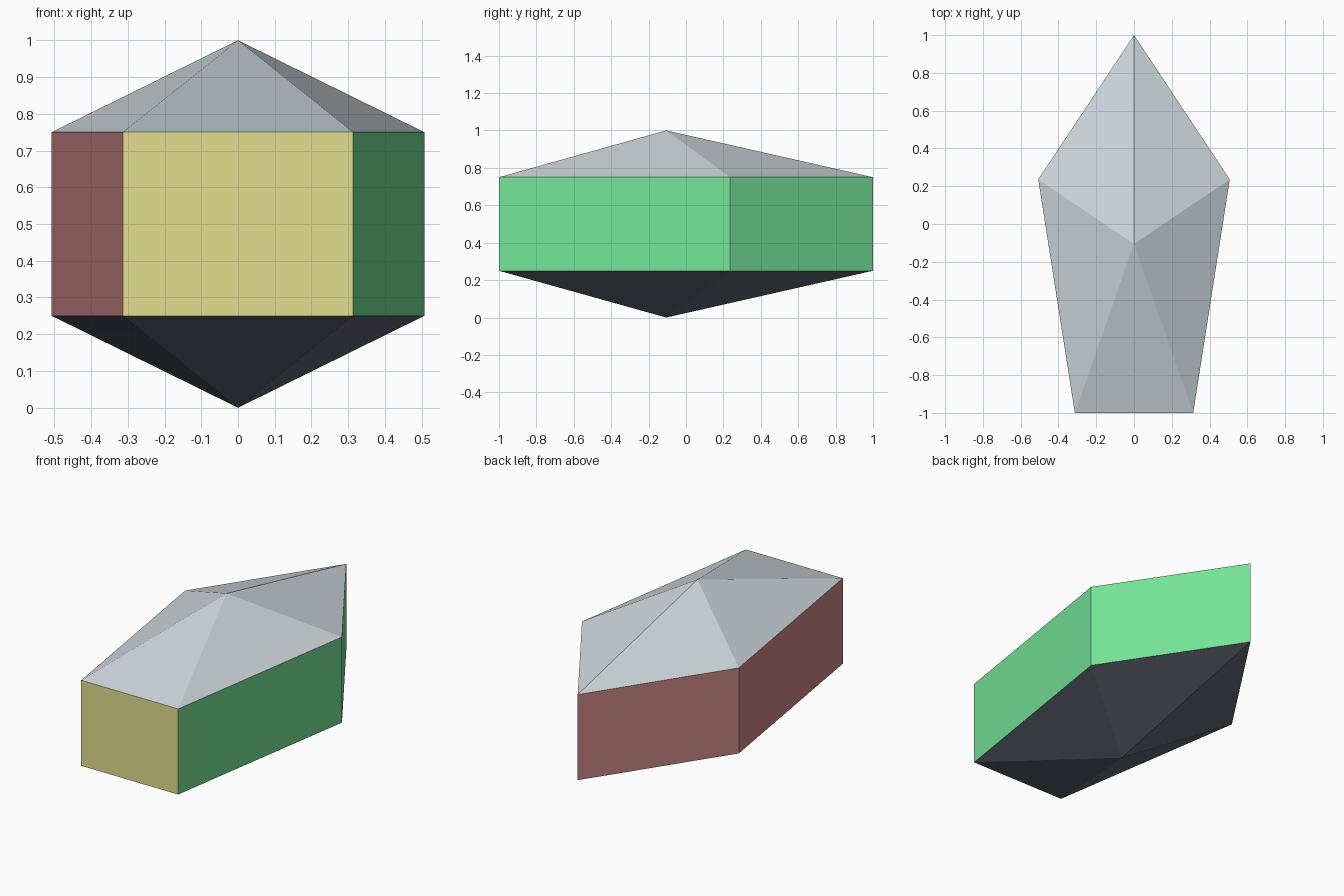
import bpy, bmesh, math

if "Cube" in bpy.data.objects:
    bpy.data.objects.remove(bpy.data.objects["Cube"])


def material(name, rgb):
    lin = [(c / 255 / 12.92) if c < 10 else ((c / 255 + 0.055) / 1.055) ** 2.4 for c in rgb]
    m = bpy.data.materials.new(name)
    m.diffuse_color = (*lin, 1)
    m.use_nodes = True
    m.node_tree.nodes["Principled BSDF"].inputs["Base Color"].default_value = m.diffuse_color
    return m


def make_part(name, rings, mats, pick):
    """Join rings of points (a one-point ring is an apex) into a flat-shaded part."""
    bm = bmesh.new()
    loops = [[bm.verts.new(p) for p in ring] for ring in rings]
    for low, high in zip(loops, loops[1:]):
        n = max(len(low), len(high))
        for i in range(n):
            j = (i + 1) % n
            vs = [low[i % len(low)], low[j % len(low)],
                  high[j % len(high)], high[i % len(high)]]
            bm.faces.new(list(dict.fromkeys(vs)))
    bm.normal_update()
    for f in bm.faces:
        f.material_index = pick(f.normal)
    mesh = bpy.data.meshes.new(name)
    bm.to_mesh(mesh)
    bm.free()
    for m in mats:
        mesh.materials.append(m)
    obj = bpy.data.objects.new(name, mesh)
    bpy.context.collection.objects.link(obj)


# Stretched regular pentagon, pointing to the back
RX, RY, CY = 0.533, 1.1056, -0.1056


def pentagon(z):
    angles = [math.tau * i / 5 for i in range(5)]
    return [(-RX * math.sin(a), CY + RY * math.cos(a), z) for a in angles]


yellow = material("yellow", (226, 222, 141))
green = material("green", (116, 228, 150))
red = material("dusty red", (203, 136, 133))
pale = material("pale grey", (206, 215, 220))
dark = material("dark slate", (98, 102, 117))

# Side walls: yellow front, green right, red left
make_part("side_walls", [pentagon(0.25), pentagon(0.75)], [yellow, green, red],
          lambda n: 0 if n.y < -0.9 else 1 if n.x > 0 else 2)
# Pyramids above and below
make_part("top_pyramid", [pentagon(0.75), [(0, CY, 1)]], [pale], lambda n: 0)
make_part("bottom_pyramid", [[(0, CY, 0)], pentagon(0.25)], [dark], lambda n: 0)
